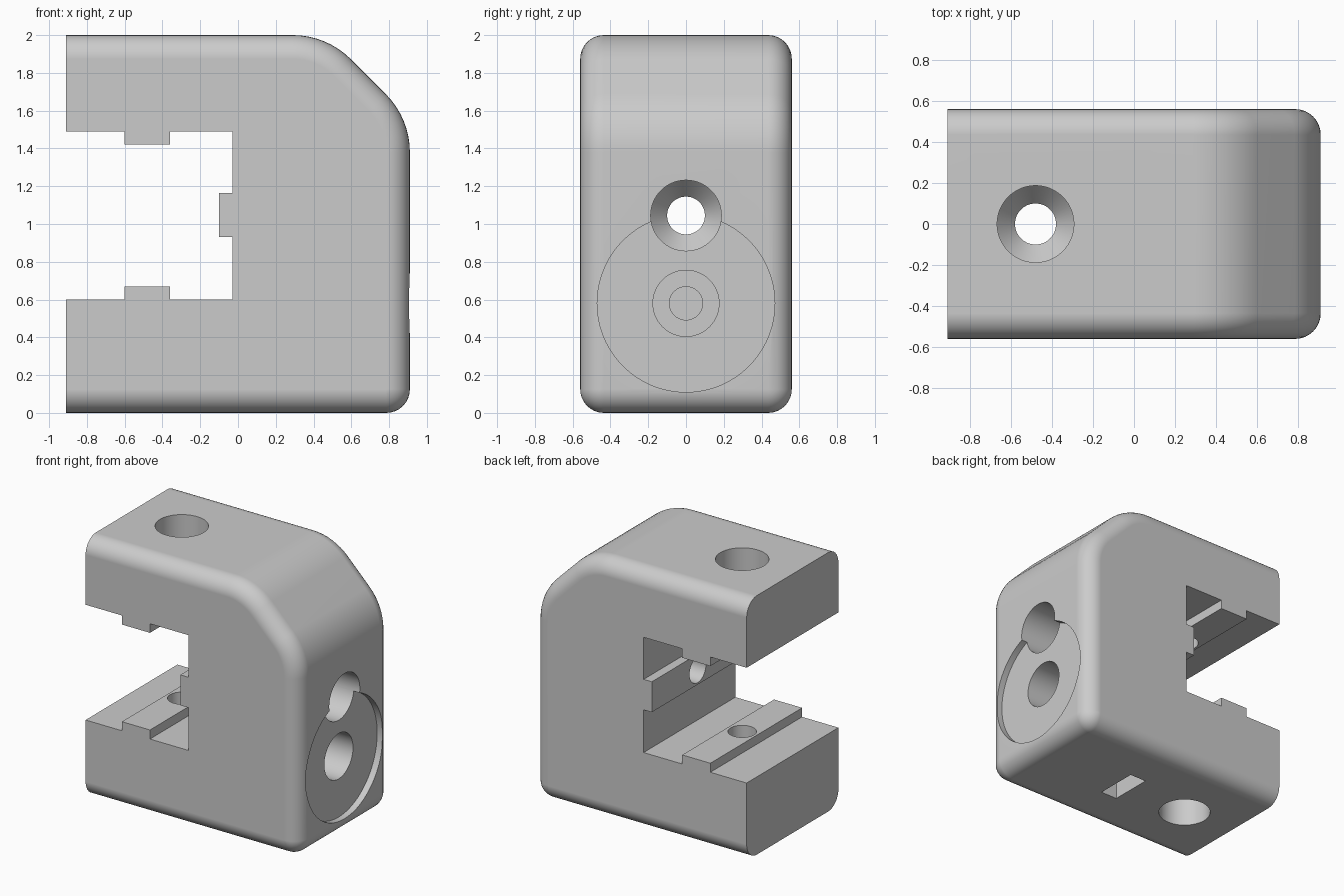
import bpy, bmesh
from math import sin, cos, pi, radians

if "Cube" in bpy.data.objects:
    bpy.data.objects.remove(bpy.data.objects["Cube"])

W, H, D = 0.91, 2.0, 0.56      # half width, height, half depth
R, RC = 0.125, 0.435           # edge fillet, chamfer blend radius


def make_object(name, bm):
    bmesh.ops.remove_doubles(bm, verts=bm.verts, dist=1e-5)
    bmesh.ops.recalc_face_normals(bm, faces=bm.faces)
    mesh = bpy.data.meshes.new(name)
    bm.to_mesh(mesh)
    bm.free()
    ob = bpy.data.objects.new(name, mesh)
    bpy.context.collection.objects.link(ob)
    return ob


def loft(name, rings):
    """Skin a list of equal-length closed rings and cap both ends."""
    bm = bmesh.new()
    vs = [[bm.verts.new(p) for p in ring] for ring in rings]
    n = len(rings[0])
    for a, b in zip(vs, vs[1:]):
        for i in range(n):
            j = (i + 1) % n
            bm.faces.new((a[i], a[j], b[j], b[i]))
    bm.faces.new(vs[0])
    bm.faces.new(vs[-1])
    return make_object(name, bm)


def arc(cx, cz, r, a0, a1, n):
    angles = [radians(a0 + (a1 - a0) * i / n) for i in range(n + 1)]
    return [(cx + r * cos(a), cz + r * sin(a)) for a in angles]


def outline(d):
    """Outer side profile, inset by d everywhere but the open left face."""
    return ([(-W, d)]
            + arc(W - R, R, R - d, -90, 0, 8)
            + arc(W - RC, 1.38, RC - d, 0, 45, 8)
            + arc(0.29, H - RC, RC - d, 45, 90, 8)
            + [(-W, H - d)])


def bore(name, axis, steps, centre, sides=64):
    """Stepped round cutter; steps are (position along axis, radius)."""
    rings = []
    for t, r in steps:
        ring = []
        for i in range(sides):
            u, v = r * cos(2 * pi * i / sides), r * sin(2 * pi * i / sides)
            ring.append((centre + u, v, t) if axis == 'z' else (t, v, centre + u))
        rings.append(ring)
    return loft(name, rings)


# Rounded block
half = [(D - R + R * sin(t), R * (1 - cos(t)))
        for t in (i * pi / 16 for i in range(9))]
slices = [(-y, d) for y, d in reversed(half)] + half
body = loft("clamp_body", [[(x, y, z) for x, z in outline(d)] for y, d in slices])

# Open slot with a rib on each of its three walls
slot = [(-1.1, 0.6), (-0.6, 0.6), (-0.6, 0.67), (-0.36, 0.67), (-0.36, 0.6),
        (-0.03, 0.6), (-0.03, 0.93), (-0.1, 0.93), (-0.1, 1.165), (-0.03, 1.165),
        (-0.03, 1.49), (-0.36, 1.49), (-0.36, 1.42), (-0.6, 1.42), (-0.6, 1.49),
        (-1.1, 1.49)]
cutters = [loft("slot_cutter", [[(x, y, z) for x, z in slot] for y in (-0.8, 0.8)])]

# Countersunk screw holes: vertical through both arms, horizontal from the right
cutters.append(bore("vertical_screw_cutter", 'z',
                    [(-0.1, 0.187), (0.28, 0.187), (0.38, 0.1), (1.71, 0.1),
                     (1.81, 0.187), (2.1, 0.187)], -0.48))
cutters.append(bore("side_screw_cutter", 'x',
                    [(-0.3, 0.1), (0.2, 0.1), (0.3, 0.187), (1.1, 0.187)], 1.045))

# Shallow round recess with a stepped blind bore
cutters.append(bore("recess_cutter", 'x', [(0.86, 0.47), (1.1, 0.47)], 0.58, 96))
cutters.append(bore("blind_bore_cutter", 'x',
                    [(0.04, 0.088), (0.42, 0.088), (0.42, 0.175), (1.1, 0.175)], 0.58))

# Nut slot rising from the underside to the blind bore
nut = [(-0.165, -0.1), (0.165, -0.1), (0.165, 0.675), (0, 0.77), (-0.165, 0.675)]
cutters.append(loft("nut_slot_cutter", [[(x, y, z) for y, z in nut] for x in (0.03, 0.17)]))

# Cut everything, then shade smooth
bpy.context.view_layer.objects.active = body
body.select_set(True)
for c in cutters:
    c.hide_render = True
    mod = body.modifiers.new(c.name, 'BOOLEAN')
    mod.operation = 'DIFFERENCE'
    mod.solver = 'EXACT'
    mod.object = c
    bpy.ops.object.modifier_apply(modifier=mod.name)
for c in cutters:
    bpy.data.objects.remove(c)
bpy.ops.object.shade_smooth_by_angle(angle=radians(25))
weighted = body.modifiers.new("weighted_normals", 'WEIGHTED_NORMAL')
weighted.keep_sharp = True
